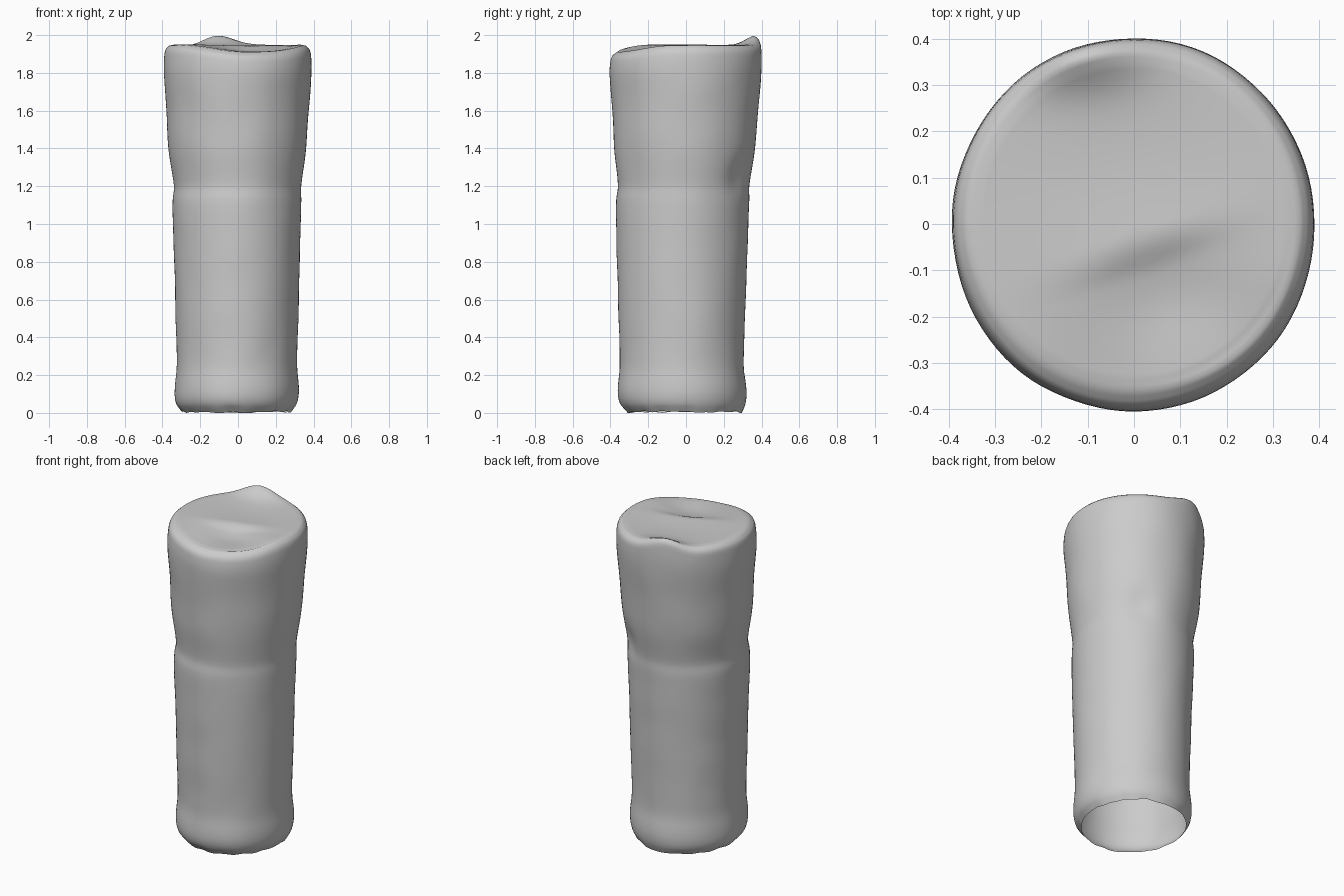
import bpy, bmesh
from math import sin, cos, pi, exp
from mathutils import Vector, noise

if "Cube" in bpy.data.objects:
    bpy.data.objects.remove(bpy.data.objects["Cube"])

SIDES = 96

# Side profile: z, x min, x max, y min, y max
PROFILE = [
    (0.005, -.295, .285, -.31, .295), (0.05, -.328, .312, -.35, .315),
    (0.12, -.335, .322, -.362, .32), (0.25, -.325, .314, -.35, .306),
    (0.60, -.332, .322, -.36, .316), (1.00, -.344, .332, -.37, .33),
    (1.13, -.346, .335, -.37, .336), (1.20, -.339, .335, -.361, .335),
    (1.40, -.368, .360, -.38, .365), (1.60, -.378, .374, -.39, .382),
    (1.80, -.393, .390, -.404, .40), (1.89, -.390, .388, -.40, .40),
    (1.925, -.382, .378, -.388, .393), (1.945, -.362, .358, -.36, .372),
]


def bump(x, y, cx, cy, sx, sy):
    return exp(-((x - cx) / sx) ** 2 - ((y - cy) / sy) ** 2)


def smooth(t):
    t = max(0.0, min(1.0, t))
    return t * t * (3 - 2 * t)


def lift(x, y):
    """Uneven rim: raised lip at the back, lower front edge."""
    return (0.062 * bump(x, y, -.13, .39, .14, .085)
            - 0.035 * smooth((-y - .08) / .3) * smooth((x + .35) / .4))


def dish(x, y):
    """Shallow hollow with a curved step across the top."""
    crease = -.05 + .35 * (x - .05)
    step = smooth((crease + .05 - y) / .1)
    return (-0.035 * step * bump(x, y, .08, -.15, .17, .13)
            - 0.012 * bump(x, y, 0, .12, .24, .18))


def section(z):
    """Smoothly interpolated profile row at height z."""
    for i in range(len(PROFILE) - 1):
        if z <= PROFILE[i + 1][0] + 1e-6:
            break
    p1, p2 = PROFILE[i], PROFILE[i + 1]
    p0, p3 = PROFILE[max(i - 1, 0)], PROFILE[min(i + 2, len(PROFILE) - 1)]
    h = p2[0] - p1[0]
    t = (z - p1[0]) / h
    row = []
    for k in range(1, 5):
        m1 = (p2[k] - p0[k]) / (p2[0] - p0[0]) * h
        m2 = (p3[k] - p1[k]) / (p3[0] - p1[0]) * h
        row.append((2*t**3 - 3*t*t + 1) * p1[k] + (t**3 - 2*t*t + t) * m1
                   + (3*t*t - 2*t**3) * p2[k] + (t**3 - t*t) * m2)
    return row


def outline(z, a):
    x0, x1, y0, y1 = section(z)
    x = (x0 + x1) / 2 + (x1 - x0) / 2 * cos(a)
    y = (y0 + y1) / 2 + (y1 - y0) / 2 * sin(a)
    return x, y


# Heights: finer near the rounded foot, the waist and the rim
heights = []
for p, q in zip(PROFILE, PROFILE[1:]):
    n = max(3, round((q[0] - p[0]) / .03))
    heights += [p[0] + (q[0] - p[0]) * i / n for i in range(n)]
heights.append(PROFILE[-1][0])
angles = [2 * pi * i / SIDES for i in range(SIDES)]

bm = bmesh.new()
rings = []

# Side wall with slight surface unevenness and a dent at the waist
for z in heights:
    ring = []
    for a in angles:
        x, y = outline(z, a)
        s = 1 + .008 * noise.noise(Vector((x * 6, y * 6, z * 5)))
        s -= .05 * bump(a, z, .95, 1.25, .22, .09)
        rise = lift(x, y) * smooth((z - 1.7) / .245)
        foot = .012 * noise.noise(Vector((x * 12, y * 12, 3))) * smooth((.06 - z) / .06)
        ring.append(bm.verts.new((x * s, y * s, max(0, z + rise + foot))))
    rings.append(ring)

# Dished top, closing toward the centre
for r in [.97, .93] + [.9 - .05 * i for i in range(18)]:
    ring = []
    for a in angles:
        x, y = outline(PROFILE[-1][0], a)
        x, y = x * r, y * r
        z = 1.945 + .006 * smooth((1 - r) / .06) + lift(x, y) + dish(x, y)
        ring.append(bm.verts.new((x, y, z)))
    rings.append(ring)

for lo, hi in zip(rings, rings[1:]):
    for i in range(SIDES):
        j = (i + 1) % SIDES
        bm.faces.new((lo[i], lo[j], hi[j], hi[i]))
centre = bm.verts.new((0, 0, 1.951 + lift(0, 0) + dish(0, 0)))
for i in range(SIDES):
    bm.faces.new((rings[-1][i], rings[-1][(i + 1) % SIDES], centre))
for f in bm.faces:
    f.smooth = True

# Open-bottomed shell, like a scanned bottle
mesh = bpy.data.meshes.new("bottle_body")
bm.to_mesh(mesh)
bm.free()
bpy.context.collection.objects.link(bpy.data.objects.new("bottle_body", mesh))
